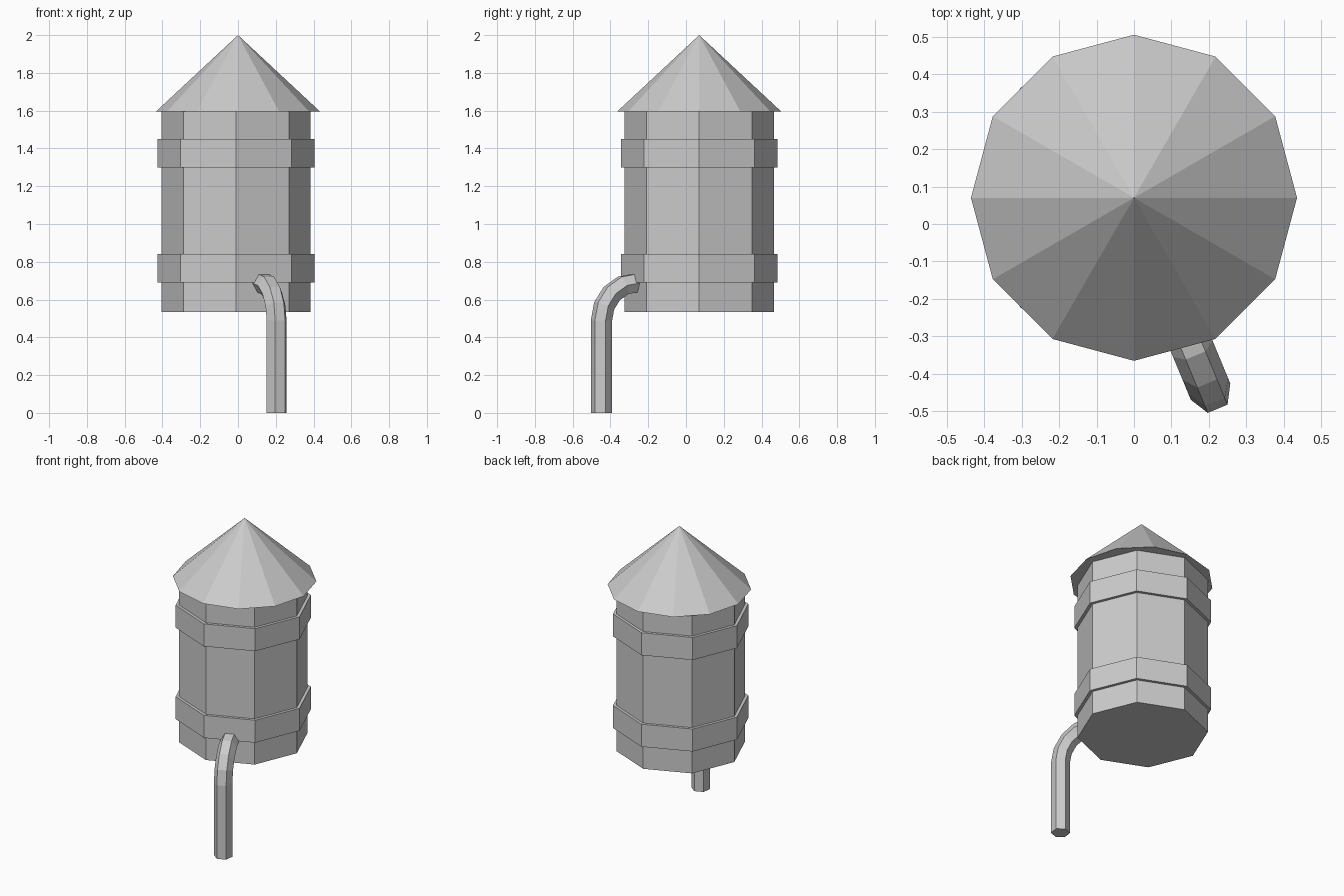
import bpy
import bmesh
from math import sin, cos, pi, radians
from mathutils import Vector

default = bpy.data.objects.get("Cube")
if default:
    bpy.data.objects.remove(default, do_unlink=True)

grey = bpy.data.materials.new("plain_grey")
grey.use_nodes = True
COLOUR = (0.6, 0.6, 0.6, 1)
grey.diffuse_color = COLOUR
grey.node_tree.nodes["Principled BSDF"].inputs["Base Color"].default_value = COLOUR

TANK_X, TANK_Y = -0.01, 0.07


def finish(obj, name):
    obj.name = name
    obj.data.materials.append(grey)


def prism(name, radius, bottom, top):
    """Eight-sided upright prism on the tank axis."""
    bpy.ops.mesh.primitive_cylinder_add(
        vertices=8, radius=radius, depth=top - bottom,
        location=(TANK_X, TANK_Y, (bottom + top) / 2))
    finish(bpy.context.object, name)


# Tank body and its two hoops
prism("tank_body", 0.395, 0.535, 1.6)
prism("lower_hoop", 0.415, 0.69, 0.84)
prism("upper_hoop", 0.415, 1.3, 1.45)

# Twelve-sided conical roof
bpy.ops.mesh.primitive_cone_add(vertices=12, radius1=0.435, radius2=0, depth=0.405,
                                location=(0, TANK_Y, 1.7975))
finish(bpy.context.object, "roof")

# Drain pipe: a hexagonal sweep leaving one tank face and bending down
heading = radians(-67.5)
outward = Vector((cos(heading), sin(heading), 0))
sideways = Vector((-sin(heading), cos(heading), 0))
up = Vector((0, 0, 1))
axis = Vector((TANK_X, TANK_Y, 0))
PIPE_RADIUS, BEND_RADIUS, BEND_Z, BEND_REACH = 0.057, 0.2, 0.49, 0.36

# Each station holds a centre and the direction pointing to the outside of the bend
stations = [(axis + outward * (BEND_REACH + BEND_RADIUS), outward)]
for step in range(5):
    a = step * pi / 8
    normal = outward * cos(a) + up * sin(a)
    centre = axis + outward * BEND_REACH + up * BEND_Z + normal * BEND_RADIUS
    stations.append((centre, normal))
stations[-1] = (stations[-1][0] - outward * 0.01, up)

bm = bmesh.new()
rings = []
for centre, normal in stations:
    rings.append([bm.verts.new(centre + PIPE_RADIUS * (sideways * cos(k * pi / 3)
                                                       + normal * sin(k * pi / 3)))
                  for k in range(6)])
for low, high in zip(rings, rings[1:]):
    for k in range(6):
        n = (k + 1) % 6
        bm.faces.new((low[k], low[n], high[n], high[k]))
bm.faces.new(rings[0])
bm.faces.new(rings[-1])
bmesh.ops.recalc_face_normals(bm, faces=bm.faces)
mesh = bpy.data.meshes.new("drain_pipe")
bm.to_mesh(mesh)
bm.free()
pipe = bpy.data.objects.new("drain_pipe", mesh)
bpy.context.collection.objects.link(pipe)
finish(pipe, "drain_pipe")
